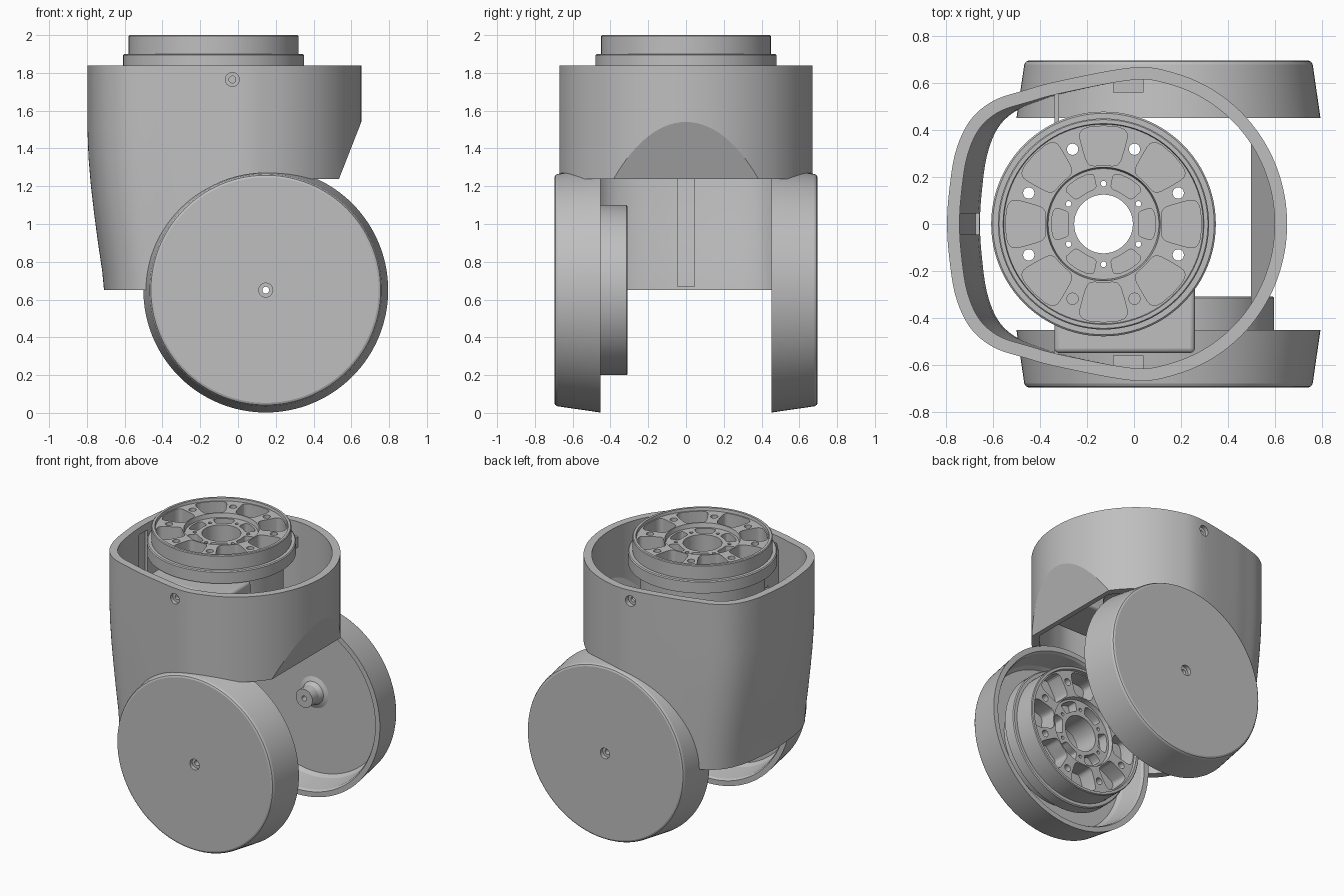
import bpy, bmesh
from math import sin, cos, pi, radians, copysign
from mathutils import Matrix, Vector

if "Cube" in bpy.data.objects:
    bpy.data.objects.remove(bpy.data.objects["Cube"])

GREY = (0.52, 0.52, 0.52, 1)
metal = bpy.data.materials.new("plain grey")
metal.use_nodes = True
metal.diffuse_color = GREY
metal.node_tree.nodes["Principled BSDF"].inputs["Base Color"].default_value = GREY

UP = Matrix.Identity(4)
BACK = Matrix.Rotation(-pi / 2, 4, "X")    # local z points to the back
FRONT = Matrix.Rotation(pi / 2, 4, "X")    # local z points to the front


def skin(bm, loops, wrap=False, m=UP):
    """Bridge closed loops; cap the ends, or join last to first."""
    rows = [[bm.verts.new(m @ Vector(p)) for p in loop] for loop in loops]
    n = len(rows[0])
    for i in range(len(rows) if wrap else len(rows) - 1):
        a, b = rows[i], rows[(i + 1) % len(rows)]
        for j in range(n):
            k = (j + 1) % n
            bm.faces.new((a[j], a[k], b[k], b[j]))
    if not wrap:
        bm.faces.new(rows[0])
        bm.faces.new(rows[-1])


def prism(bm, pts, z0, z1, m=UP):
    skin(bm, [[(x, y, z) for x, y in pts] for z in (z0, z1)], m=m)


def finish(name, bm):
    bmesh.ops.recalc_face_normals(bm, faces=bm.faces)
    mesh = bpy.data.meshes.new(name)
    bm.to_mesh(mesh)
    bm.free()
    mesh.materials.append(metal)
    ob = bpy.data.objects.new(name, mesh)
    bpy.context.collection.objects.link(ob)
    return ob


def activate(ob):
    bpy.ops.object.select_all(action="DESELECT")
    ob.select_set(True)
    bpy.context.view_layer.objects.active = ob


def smooth(ob):
    activate(ob)
    bpy.ops.object.shade_smooth_by_angle(angle=radians(19))
    return ob


def cut(ob, cutter):
    cutter.hide_render = True
    mod = ob.modifiers.new("cut", "BOOLEAN")
    mod.operation, mod.solver, mod.object = "DIFFERENCE", "EXACT", cutter
    activate(ob)
    bpy.ops.object.modifier_apply(modifier=mod.name)
    bpy.data.objects.remove(cutter)


def lathe(name, profile, m, steps=96):
    bm = bmesh.new()
    angles = [2 * pi * i / steps for i in range(steps)]
    skin(bm, [[(r * cos(a), r * sin(a), z) for r, z in profile] for a in angles], True, m)
    return finish(name, bm)


def circle(x, y, r, n=24):
    return [(x + r * cos(2 * pi * i / n), y + r * sin(2 * pi * i / n)) for i in range(n)]


def block(name, x0, x1, y0, y1, z0, z1):
    bm = bmesh.new()
    prism(bm, [(x0, y0), (x1, y0), (x1, y1), (x0, y1)], z0, z1)
    return finish(name, bm)


def sector(r0, r1, mid, half, n=28):
    """Ring sector with rounded corners."""
    pts = []
    for i in range(n):
        t = 2 * pi * i / n
        u, v = (copysign(abs(f) ** 0.4, f) for f in (cos(t), sin(t)))
        r, a = (r0 + r1) / 2 + u * (r1 - r0) / 2, radians(mid + v * half)
        pts.append((r * cos(a), r * sin(a)))
    return pts


# Housing outline: elliptic right side, squarer left side, mirrored in y
arc = [(0.653 * cos(radians(a)), 0.668 * sin(radians(a))) for a in range(0, 91, 15)]
half = arc + [(-0.31, 0.612), (-0.46, 0.572), (-0.6, 0.525), (-0.7, 0.44),
              (-0.76, 0.31), (-0.787, 0.15), (-0.797, 0)]
ctrl = [Vector(p) for p in half + [(x, -y) for x, y in half[-2:0:-1]]]
outline = []
for i in range(len(ctrl)):
    a, b, c, d = (ctrl[(i + k) % len(ctrl)] for k in (-1, 0, 1, 2))
    for s in range(6):
        t = s / 6
        outline.append(0.5 * (2 * b + (c - a) * t + (2 * a - 5 * b + 4 * c - d) * t ** 2
                              + (3 * b - a - 3 * c + d) * t ** 3))

# Height and how far the left side tapers there
LEVELS = [(0.65, 0.89), (0.75, 0.902), (0.9, 0.93), (1.05, 0.955),
          (1.2, 0.977), (1.35, 0.993), (1.5, 1), (1.84, 1)]


def section(taper, z, inset):
    pts = [Vector((p.x * (taper if p.x < 0 else 1), p.y)) for p in outline]
    loop = []
    for i, p in enumerate(pts):
        t = (pts[(i + 1) % len(pts)] - pts[i - 1]).normalized()
        loop.append((p.x - t.y * inset, p.y + t.x * inset, z))
    return loop


def solid(name, levels, inset):
    bm = bmesh.new()
    skin(bm, [section(t, z, inset) for z, t in levels])
    return finish(name, bm)


def slope_cutter(shift):
    bm = bmesh.new()
    pts = [(0.692 - shift, -1.64), (0.5 - shift, -1.15), (1, -1.15), (1, -1.64)]
    prism(bm, pts, -1, 1, BACK)
    return finish("slope_cutter", bm)


# Hollow housing with sloped right wall, arm clearance and screw holes
housing = solid("housing", LEVELS, 0)
cavity = solid("cavity", [(0.6, 0.885)] + LEVELS[1:-1] + [(1.9, 1)], 0.053)
cut(housing, slope_cutter(0))
cut(cavity, slope_cutter(0.035))
cut(housing, cavity)
bm = bmesh.new()
prism(bm, circle(0.147, -0.65, 0.62, 96), -1, 1, BACK)
cut(housing, finish("clearance", bm))
cut(housing, block("opening", 0.1, 1, -1, 1, -0.1, 1.237))
bm = bmesh.new()
for m in (BACK, FRONT):
    z = -1.765 if m is BACK else 1.765
    prism(bm, circle(-0.03, z, 0.037), 0.635, 0.8, m)
cut(housing, finish("counterbores", bm))
bm = bmesh.new()
prism(bm, circle(-0.03, -1.765, 0.018), -1, 1, BACK)
cut(housing, finish("screw_holes", bm))

# Shallow vertical groove inside the left wall
bm = bmesh.new()
wall = [(0.67, 0.893)] + LEVELS[1:-1] + [(1.79, 1)]
side = [(-0.797 * t + 0.035, -z) for z, t in wall] + [(-0.797 * t + 0.08, -z) for z, t in wall[::-1]]
prism(bm, side, -0.045, 0.045, BACK)
cut(housing, finish("groove", bm))
smooth(housing)

# Ribs and screw pads inside the housing
for s, tag in ((1, "back"), (-1, "front")):
    y = sorted((s * 0.43, s * 0.575))
    block(tag + "_rib", -0.34, -0.32, *y, 1.32, 1.75)
    y = sorted((s * 0.56, s * 0.625))
    block(tag + "_pad", -0.09, 0.04, *y, 1.66, 1.735)

# Round side covers, open inward, with a centre boss
cover = [(0.018, 0.67), (0.037, 0.67), (0.037, 0.697), (0.597, 0.697), (0.608, 0.692),
         (0.615, 0.68), (0.648, 0.453), (0.612, 0.453), (0.602, 0.47), (0.58, 0.62),
         (0.56, 0.645), (0.11, 0.645), (0.08, 0.632), (0.065, 0.6), (0.065, 0.53), (0.018, 0.53)]
for m, tag in ((BACK, "back"), (FRONT, "front")):
    smooth(lathe(tag + "_cover", cover, Matrix.Translation((0.147, 0, 0.65)) @ m, 128))


def actuator(tag, m, step, depth):
    """Pocketed output flange on a double tube body; face at local z = 0."""
    base = -step - 0.085
    flange = lathe(tag + "_flange", [
        (0.125, base), (0.125, -0.05), (0.236, -0.05), (0.242, -0.02), (0.425, -0.02),
        (0.428, 0), (0.445, 0), (0.45, -0.005), (0.45, -step), (0.472, -step),
        (0.479, -step - 0.006), (0.479, base)], m)
    bm = bmesh.new()
    for k in range(8):
        prism(bm, sector(0.25, 0.418, 45 * k, 15.5), -0.14, 0.1, m)
        a = radians(45 * k + 22.5)
        prism(bm, circle(0.345 * cos(a), 0.345 * sin(a), 0.024), -0.4, 0.1, m)
    for k in range(6):
        prism(bm, sector(0.152, 0.222, 60 * k, 19), -0.12, 0.1, m)
        a = radians(60 * k + 30)
        prism(bm, circle(0.172 * cos(a), 0.172 * sin(a), 0.012, 12), -0.4, 0.1, m)
    cut(flange, finish("pockets", bm))
    smooth(flange)
    for part, r0, r1 in (("outer", 0.375, 0.4), ("inner", 0.19, 0.3)):
        tube = [(r0, base + 0.004), (r1, base + 0.004), (r1, -depth), (r0, -depth)]
        smooth(lathe(f"{tag}_{part}_tube", tube, m))


actuator("top", Matrix.Translation((-0.13, 0, 2)), 0.1, 0.45)
actuator("side", Matrix.Translation((0.147, -0.31, 0.65)) @ BACK, 0.147, 0.34)

# Electronics box under the top flange
box = block("driver_box", -0.34, 0.26, -0.55, -0.22, 1.52, 1.8)
bevel = box.modifiers.new("round", "BEVEL")
bevel.width, bevel.segments = 0.02, 3
smooth(box)
